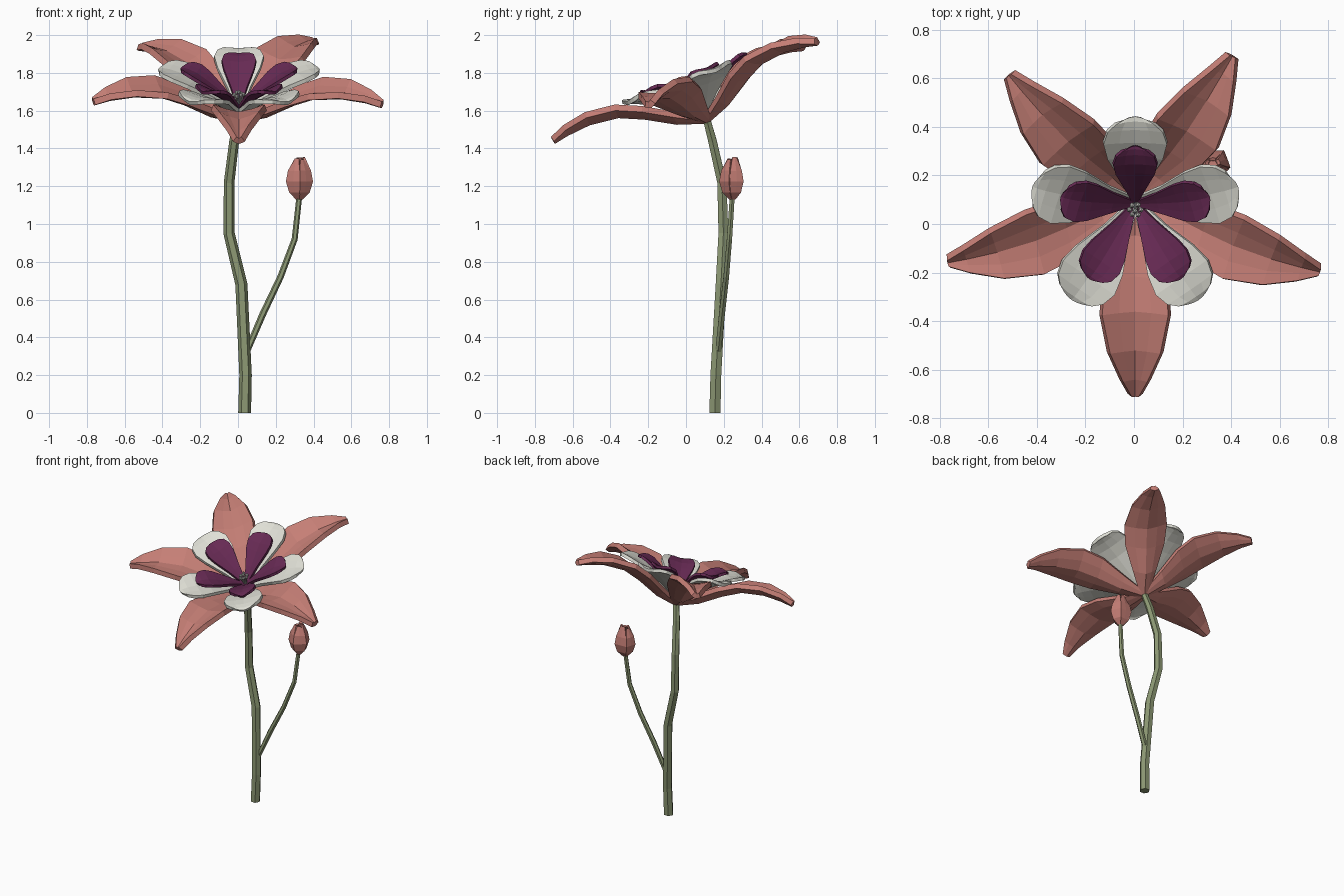
import bpy, bmesh, math, random
from mathutils import Vector, Matrix

if "Cube" in bpy.data.objects:
    bpy.data.objects.remove(bpy.data.objects["Cube"])

random.seed(4)


def material(name, rgb):
    m = bpy.data.materials.new(name)
    m.diffuse_color = (*rgb, 1)
    m.use_nodes = True
    m.node_tree.nodes["Principled BSDF"].inputs["Base Color"].default_value = m.diffuse_color
    return m


SALMON = material("salmon", (0.56, 0.21, 0.18))
WHITE = material("off_white", (0.74, 0.74, 0.67))
PURPLE = material("purple", (0.135, 0.023, 0.088))
GREEN = material("stem_green", (0.26, 0.31, 0.17))
GREY = material("stamen_grey", (0.55, 0.55, 0.52))


def finish(bm, name, mat, matrix=None, thick=0):
    bmesh.ops.recalc_face_normals(bm, faces=bm.faces)
    me = bpy.data.meshes.new(name)
    bm.to_mesh(me)
    bm.free()
    me.materials.append(mat)
    ob = bpy.data.objects.new(name, me)
    bpy.context.collection.objects.link(ob)
    if matrix:
        ob.matrix_world = matrix
    if thick:
        s = ob.modifiers.new("thickness", 'SOLIDIFY')
        s.thickness = thick
        s.offset = 0
    return ob


def petal(name, mat, rows, angle, frame, raise_edge, thick, cols=(-1, -.5, 0, .5, 1), round_tip=0):
    """rows: (radius, height, half width); edges lifted to form a channel."""
    bm = bmesh.new()
    grid = []
    for i, (r, h, w) in enumerate(rows):
        pull = round_tip * (i / (len(rows) - 1)) ** 2
        grid.append([bm.verts.new((r - pull * u * u, u * w, h + raise_edge * abs(u) ** 1.3 * min(1, w / 0.08)))
                     for u in cols])
    for a, b in zip(grid, grid[1:]):
        for j in range(len(cols) - 1):
            bm.faces.new((a[j], b[j], b[j + 1], a[j + 1]))
    return finish(bm, name, mat, frame @ Matrix.Rotation(math.radians(angle), 4, 'Z'), thick)


def tube(name, mat, pts, radii, sides=6, frame=None):
    bm = bmesh.new()
    pts = [Vector(p) for p in pts]
    rings = []
    for i, p in enumerate(pts):
        t = pts[min(i + 1, len(pts) - 1)] - pts[max(i - 1, 0)]
        if i == 0:
            t = Vector((0, 0, 1))
        q = Vector((0, 0, 1)).rotation_difference(t.normalized())
        rings.append([bm.verts.new(p + q @ Vector((radii[i] * math.cos(k * math.tau / sides),
                                                   radii[i] * math.sin(k * math.tau / sides), 0)))
                      for k in range(sides)])
    for a, b in zip(rings, rings[1:]):
        for k in range(sides):
            n = (k + 1) % sides
            bm.faces.new((a[k], a[n], b[n], b[k]))
    bm.faces.new(rings[0])
    bm.faces.new(rings[-1])
    return finish(bm, name, mat, frame)


# main stem and bud branch
tube("stem", GREEN,
     [(.035, .153, 0), (.04, .158, .2), (.018, .185, .68), (-.047, .198, .95),
      (-.047, .19, 1.22), (-.02, .14, 1.44), (.005, .108, 1.56)],
     [.034, .033, .032, .03, .028, .026, .022])
tube("bud_branch", GREEN,
     [(.045, .17, .32), (.13, .19, .52), (.225, .213, .72), (.3, .23, .92), (.325, .245, 1.15)],
     [.018, .018, .017, .016, .015])

# flower head, tilted towards the front
head = Matrix.Translation((.005, .11, 1.548)) @ Matrix.Rotation(math.radians(20.5), 4, 'X')

sepal_rows = [(.0, .0, .02), (.15, .05, .075), (.30, .135, .13), (.43, .192, .142),
              (.59, .21, .11), (.72, .198, .058), (.80, .182, .022)]
for i, a in enumerate((-90, -18.5, 60, 130.5, 195.5)):
    petal(f"outer_petal_{i + 1}", SALMON, sepal_rows, a, head, .042, .034)

white_rows = [(.01, .05, .02), (.13, .12, .06), (.25, .19, .115), (.33, .222, .132),
              (.39, .235, .115), (.425, .237, .082), (.443, .232, .045)]
purple_rows = [(.01, .075, .012), (.10, .145, .045), (.19, .205, .082), (.24, .235, .092),
               (.285, .25, .08), (.31, .254, .055), (.322, .252, .03)]
for i in range(5):
    a = 90 + 72 * i
    petal(f"middle_petal_{i + 1}", WHITE, white_rows, a, head, .012, .022, round_tip=.012)
    petal(f"inner_petal_{i + 1}", PURPLE, purple_rows, a, head, .014, .018, round_tip=.01)

# stamens: thin stalks with small round tips
for i in range(7):
    a = i * math.tau / 6
    d = 0 if i == 6 else .024
    x, y, h = d * math.cos(a), d * math.sin(a), .15 + random.uniform(-.008, .012)
    tube(f"stamen_stalk_{i + 1}", GREY, [(0, 0, .06), (x, y, h)], [.005, .004], 5, head)
    bm = bmesh.new()
    bmesh.ops.create_icosphere(bm, subdivisions=1, radius=.012)
    finish(bm, f"stamen_tip_{i + 1}", GREY, head @ Matrix.Translation((x, y, h)))

# closed bud of upright petals, plus a core that closes the gaps
bud = Matrix.Translation((.325, .247, 1.135)) @ Matrix.Diagonal((1, .85, 1, 1))
for i in range(5):
    top = random.uniform(.195, .222)
    rows = [(.012, 0, .012), (.042, .035, .034), (.058, .09, .044), (.05, .145, .037), (.025, top, .012)]
    petal(f"bud_petal_{i + 1}", SALMON, rows, 20 + 72 * i, bud, 0, .014, cols=(-1, 0, 1), round_tip=.004)
tube("bud_core", SALMON, [(0, 0, 0), (0, 0, .05), (0, 0, .13), (0, 0, .19)], [.012, .042, .045, .018], 6, bud)
